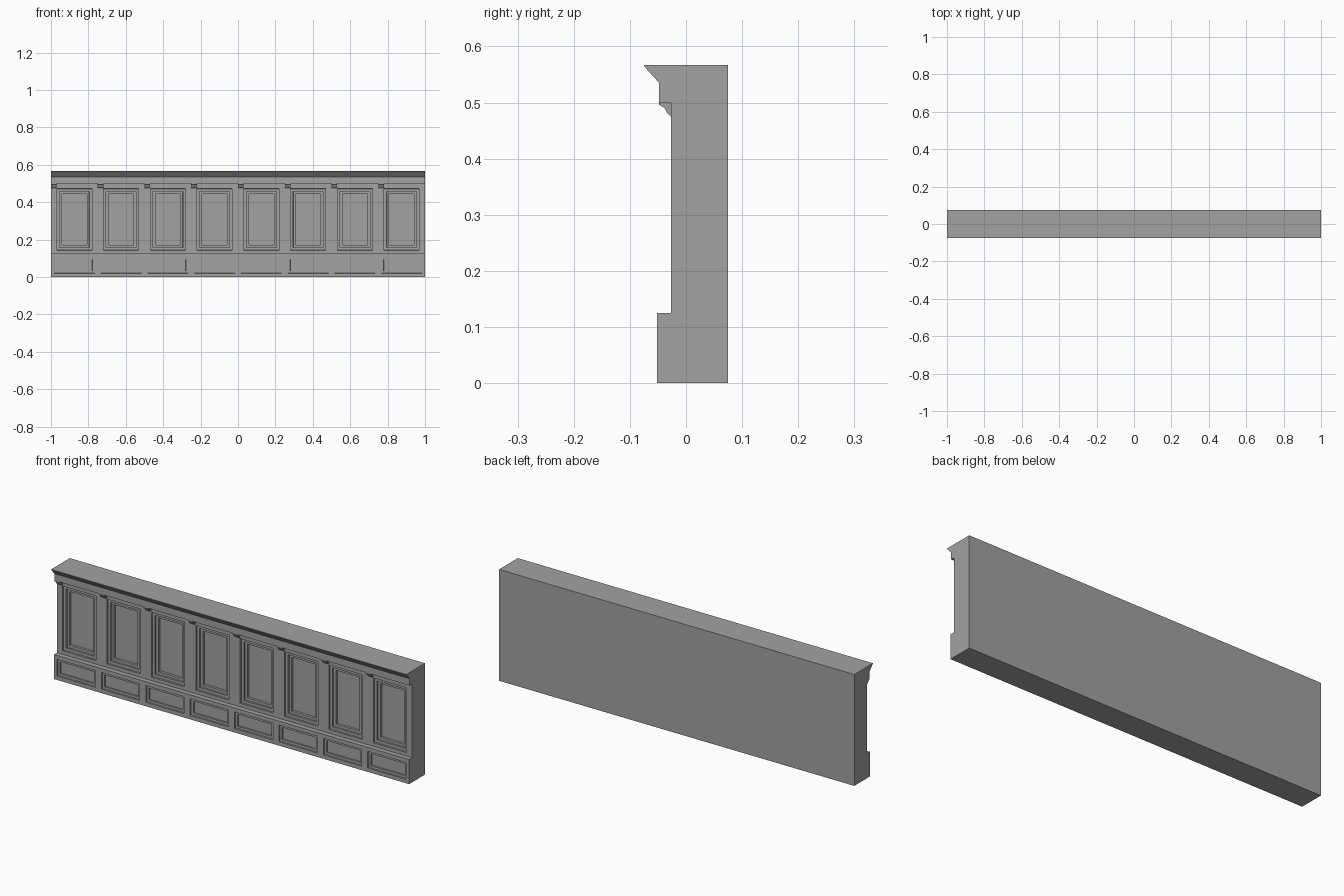
import bpy, bmesh

if "Cube" in bpy.data.objects:
    bpy.data.objects.remove(bpy.data.objects["Cube"])

stone = bpy.data.materials.new("grey stone")
stone.diffuse_color = (0.36, 0.36, 0.36, 1)
stone.use_nodes = True
stone.node_tree.nodes["Principled BSDF"].inputs["Base Color"].default_value = stone.diffuse_color

BACK, FACE, BASE, LIP = 0.075, -0.027, -0.052, -0.048
BAY, COUNT = 0.25, 8


def extrude(name, profile, xs, skip=(), panel=None, steps=()):
    """Sweep a closed (y, z) profile along x. Segments in skip stay open (hidden joints).
    Cells of segment 'panel' at odd x intervals are sunk in (margin, depth) steps."""
    bm = bmesh.new()
    rows = [[bm.verts.new((x, y, z)) for y, z in profile] for x in xs]
    n = len(profile)
    panels = []
    for i in range(len(xs) - 1):
        for j in range(n):
            if j in skip:
                continue
            k = (j + 1) % n
            f = bm.faces.new((rows[i][j], rows[i + 1][j], rows[i + 1][k], rows[i][k]))
            if j == panel and i % 2:
                panels.append(f)
    bm.faces.new(rows[0])
    bm.faces.new(rows[-1][::-1])
    bm.normal_update()
    for margin, depth in steps:
        if margin:
            bmesh.ops.inset_individual(bm, faces=panels, thickness=margin, use_even_offset=True)
        bmesh.ops.inset_individual(bm, faces=panels, thickness=0.0002, use_even_offset=True)
        for f in panels:
            for v in f.verts:
                v.co.y += depth
    bm.normal_update()
    me = bpy.data.meshes.new(name)
    bm.to_mesh(me)
    bm.free()
    me.materials.append(stone)
    ob = bpy.data.objects.new(name, me)
    bpy.context.collection.objects.link(ob)
    return ob


def bay_cuts(half):
    xs = [-1.0]
    for i in range(COUNT):
        c = -1 + BAY * (i + 0.5)
        xs += [c - half, c + half]
    return xs + [1.0]


# plinth with a row of low panels
extrude("plinth",
        [(BACK, 0.125), (BACK, 0), (BASE, 0), (BASE, 0.02), (BASE, 0.105),
         (BASE, 0.125), (FACE, 0.125)],
        bay_cuts(0.108), skip={6}, panel=3,
        steps=[(0, 0.008), (0.012, 0.008)])

# wall with tall stepped panels
extrude("panelled_wall",
        [(BACK, 0.5), (BACK, 0.125), (FACE, 0.125), (FACE, 0.143),
         (FACE, 0.472), (FACE, 0.5)],
        bay_cuts(0.094), skip={1, 5}, panel=3,
        steps=[(0, 0.009), (0.014, 0.009), (0.013, 0.012)])

# cornice with sloping underside
extrude("cornice",
        [(BACK, 0.567), (BACK, 0.5), (FACE, 0.5), (LIP, 0.5), (LIP, 0.535),
         (-0.075, 0.565), (-0.075, 0.567)],
        [-1, 1], skip={1})

# small brackets under the cornice
for i in range(COUNT):
    x = -1 + BAY * i
    extrude(f"bracket_{i + 1}",
            [(FACE, 0.5), (FACE, 0.475), (-0.034, 0.482), (-0.039, 0.491),
             (LIP, 0.496), (LIP, 0.5)],
            [x, x + 0.03], skip={0, 5})
